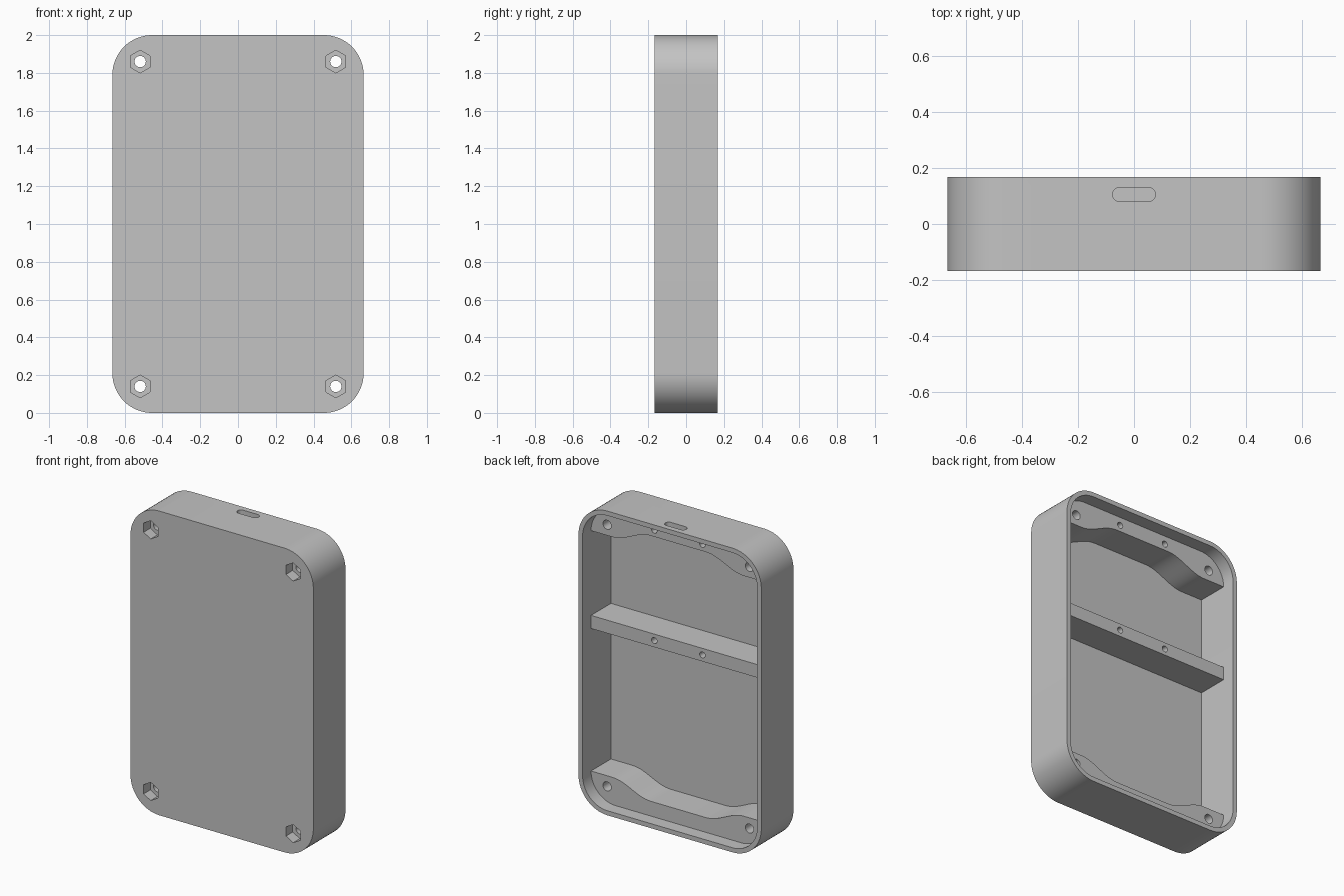
import bpy, bmesh, math

cube = bpy.data.objects.get("Cube")
if cube:
    bpy.data.objects.remove(cube, do_unlink=True)

W, H, D, R = 0.665, 2.0, 0.167, 0.21       # half width, height, half depth, corner radius
WALL, FLOOR_Y, POST_Y = 0.03, -0.127, 0.08
SCREW_X, SCREW_Z, BOARD_X = 0.518, 0.14, 0.175

grey = bpy.data.materials.new("plain grey")
grey.use_nodes = True
grey.diffuse_color = (0.55, 0.55, 0.55, 1)
grey.node_tree.nodes["Principled BSDF"].inputs["Base Color"].default_value = (0.55, 0.55, 0.55, 1)


def prism(name, outline, lo, hi, axis="y"):
    """Extrude an outline: (x, z) points along y, or (x, y) points along z."""
    place = (lambda a, b, t: (a, t, b)) if axis == "y" else (lambda a, b, t: (a, b, t))
    bm = bmesh.new()
    near, far = [[bm.verts.new(place(a, b, t)) for a, b in outline] for t in (lo, hi)]
    bm.faces.new(near)
    bm.faces.new(far)
    n = len(outline)
    for i in range(n):
        j = (i + 1) % n
        bm.faces.new((near[i], near[j], far[j], far[i]))
    bmesh.ops.recalc_face_normals(bm, faces=bm.faces)
    mesh = bpy.data.meshes.new(name)
    bm.to_mesh(mesh)
    bm.free()
    mesh.materials.append(grey)
    obj = bpy.data.objects.new(name, mesh)
    bpy.context.collection.objects.link(obj)
    return obj


def arc(cx, cz, r, start, end, steps):
    angles = [math.radians(start + (end - start) * i / steps) for i in range(steps + 1)]
    return [(cx + r * math.cos(a), cz + r * math.sin(a)) for a in angles]


def rounded_rect(inset):
    pts = []
    for i, (sx, top) in enumerate(((1, 1), (-1, 1), (-1, 0), (1, 0))):
        pts += arc(sx * (W - R), H - R if top else R, R - inset, 90 * i, 90 * i + 90, 16)
    return pts


def polygon(cx, cz, r, sides):
    return arc(cx, cz, r, 90, 90 + 360 * (sides - 1) / sides, sides - 1)


def cut(obj, cutters):
    bpy.context.view_layer.objects.active = obj
    for cutter in cutters:
        mod = obj.modifiers.new("cut", "BOOLEAN")
        mod.operation, mod.solver, mod.object = "DIFFERENCE", "EXACT", cutter
        bpy.ops.object.modifier_apply(modifier=mod.name)


# Tray shell and screw posts
case = prism("case_shell", rounded_rect(0), -D, D)
cavity = prism("cavity_cutter", rounded_rect(WALL), FLOOR_Y, D + 0.1)

# End ledges: deep at the screws, sweeping to a narrow middle
END_Z, MID_Z, STEPS = H - R, 1.873, 14
sweep = []
for i in range(STEPS + 1):
    t = i / STEPS
    sweep.append((0.48 - 0.28 * t, END_Z + (MID_Z - END_Z) * (1 - math.cos(math.pi * t)) / 2))
upper = arc(W - R, H - R, R - 0.015, 0, 90, 16)
right_half = upper[::-1] + sweep
outline = right_half + [(-x, z) for x, z in reversed(right_half)]
top_ledge = prism("top_ledge", outline, FLOOR_Y - 0.01, POST_Y)
bottom_ledge = prism("bottom_ledge", [(x, H - z) for x, z in outline], FLOOR_Y - 0.01, POST_Y)

# Cross bar
BAR_Z, BAR_H, BAR_X = 1.19, 0.043, W - 0.015
bar = prism("cross_bar", [(-BAR_X, BAR_Z - BAR_H), (BAR_X, BAR_Z - BAR_H),
                          (BAR_X, BAR_Z + BAR_H), (-BAR_X, BAR_Z + BAR_H)],
            FLOOR_Y - 0.01, POST_Y)

# Cutters: corner screw holes with hex pockets, board holes, port slot
top_holes, bottom_holes, bar_holes = [], [], []
for s in (-1, 1):
    for z, group in ((H - SCREW_Z, top_holes), (SCREW_Z, bottom_holes)):
        group.append(prism("screw_cutter", polygon(s * SCREW_X, z, 0.03, 24), -0.3, 0.3))
        group.append(prism("hex_cutter", polygon(s * SCREW_X, z, 0.06, 6), -0.3, -0.097))
corner_holes = top_holes + bottom_holes
for s in (-1, 1):
    top_holes.append(prism("board_cutter", polygon(s * BOARD_X, 1.916, 0.02, 20), -0.06, 0.3))
    bar_holes.append(prism("board_cutter", polygon(s * BOARD_X, BAR_Z, 0.02, 20), -0.06, 0.3))
slot_outline = arc(0.052, 0.105, 0.025, -90, 90, 10) + arc(-0.052, 0.105, 0.025, 90, 270, 10)
slot = prism("slot_cutter", slot_outline, H - WALL + 0.001, H + 0.1, "z")

cut(case, [cavity, slot] + corner_holes)
cut(top_ledge, top_holes)
cut(bottom_ledge, bottom_holes)
cut(bar, bar_holes)
for cutter in [cavity, slot] + bottom_holes + top_holes + bar_holes:
    if cutter.name in bpy.data.objects:
        bpy.data.objects.remove(cutter, do_unlink=True)

# Smooth curves, sharp edges
for obj in (case, top_ledge, bottom_ledge, bar):
    bpy.ops.object.select_all(action="DESELECT")
    obj.select_set(True)
    bpy.context.view_layer.objects.active = obj
    bpy.ops.object.shade_smooth_by_angle(angle=math.radians(30))
